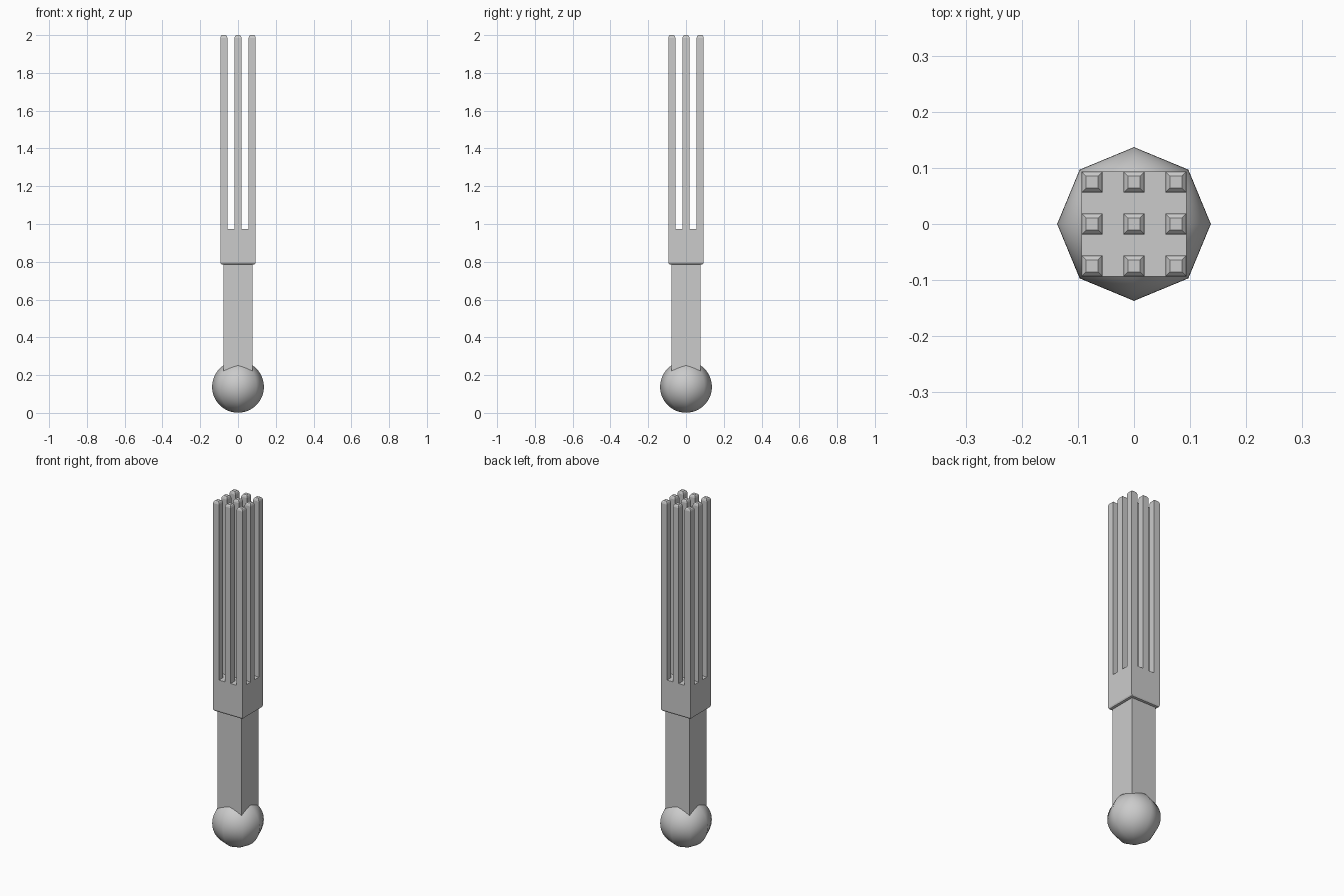
import bpy, bmesh
from math import sqrt

if "Cube" in bpy.data.objects:
    bpy.data.objects.remove(bpy.data.objects["Cube"])


def square_loft(name, cx, cy, rings, cap_bottom=True):
    """Stack square rings given as (half width, z) and skin them."""
    bm = bmesh.new()
    loops = [[bm.verts.new((cx + sx * h, cy + sy * h, z))
              for sx, sy in ((-1, -1), (1, -1), (1, 1), (-1, 1))]
             for h, z in rings]
    for a, b in zip(loops, loops[1:]):
        for i in range(4):
            j = (i + 1) % 4
            bm.faces.new((a[i], a[j], b[j], b[i]))
    if cap_bottom:
        bm.faces.new(loops[0][::-1])
    bm.faces.new(loops[-1])
    mesh = bpy.data.meshes.new(name)
    bm.to_mesh(mesh)
    bm.free()
    obj = bpy.data.objects.new(name, mesh)
    bpy.context.collection.objects.link(obj)
    return obj


# Round pommel: eight sides around, fine rings from pole to pole
R = 0.137
bpy.ops.mesh.primitive_uv_sphere_add(segments=8, ring_count=32, radius=R,
                                     location=(0, 0, R + 0.001))
pommel = bpy.context.object
pommel.name = "pommel"
bpy.ops.object.shade_smooth()

# Square handle, sunk into the pommel and the head
square_loft("handle", 0, 0, [(0.077, 0.18), (0.077, 0.80)])

# Square head block with a small chamfer underneath
square_loft("head_block", 0, 0,
            [(0.083, 0.786), (0.090, 0.788), (0.0935, 0.796), (0.0935, 0.974)])

# Three by three grid of tines with softened tips
W, SPACING = 0.0187, 0.0748
for row in (-1, 0, 1):
    for col in (-1, 0, 1):
        square_loft(f"tine_{row + 2}_{col + 2}", col * SPACING, row * SPACING,
                    [(W, 0.974), (W, 1.986), (W - 0.003, 1.995),
                     (W - 0.008, 2.0)], cap_bottom=False)
